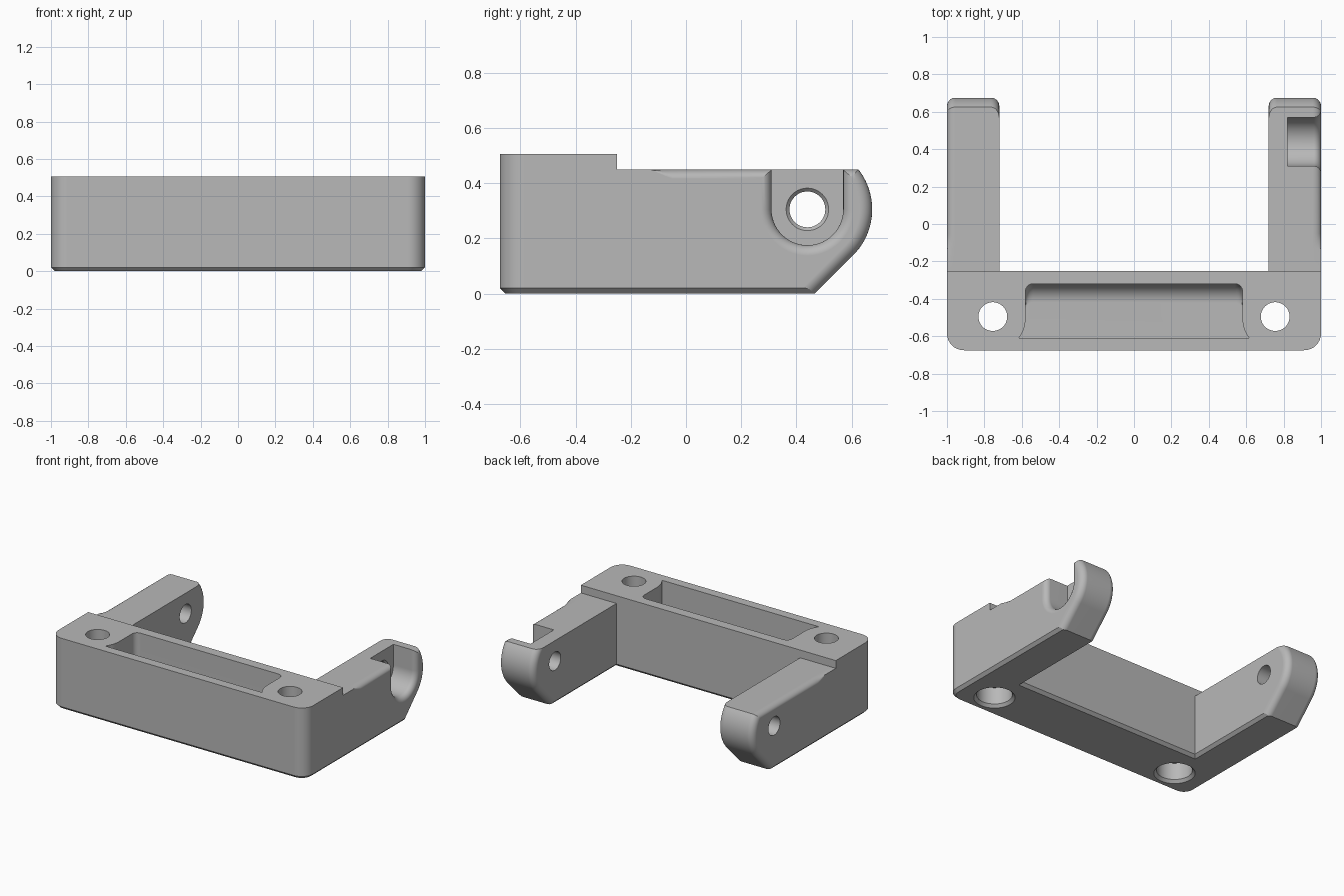
import bpy, bmesh
from math import sin, cos, asin, pi, sqrt, radians

if "Cube" in bpy.data.objects:
    bpy.data.objects.remove(bpy.data.objects["Cube"], do_unlink=True)

HEIGHT, ARM_TOP = 0.505, 0.45
HOLE_Y, HOLE_Z = 0.44, 0.305
TIP_R, INNER = 0.235, 0.72


def loft(name, rings):
    """Closed solid through rings with equal point counts."""
    bm = bmesh.new()
    vs = [[bm.verts.new(p) for p in ring] for ring in rings]
    n = len(rings[0])
    for a, b in zip(vs, vs[1:]):
        for i in range(n):
            j = (i + 1) % n
            bm.faces.new((a[i], a[j], b[j], b[i]))
    bm.faces.new(vs[0])
    bm.faces.new(vs[-1])
    bmesh.ops.recalc_face_normals(bm, faces=bm.faces)
    mesh = bpy.data.meshes.new(name)
    bm.to_mesh(mesh)
    bm.free()
    obj = bpy.data.objects.new(name, mesh)
    bpy.context.collection.objects.link(obj)
    return obj


def arc(cu, cv, r, start, end, n):
    angles = [radians(start + (end - start) * k / n) for k in range(n + 1)]
    return [(cu + r * cos(a), cv + r * sin(a)) for a in angles]


def cut(target, cutter):
    mod = target.modifiers.new("cut", "BOOLEAN")
    mod.operation, mod.solver, mod.object = "DIFFERENCE", "EXACT", cutter
    bpy.context.view_layer.objects.active = target
    bpy.ops.object.modifier_apply(modifier=mod.name)
    bpy.data.objects.remove(cutter, do_unlink=True)


def round_steps(f, n=7):
    """Distance from the face and matching inset of a quarter-round edge."""
    angles = [pi / 2 * k / n for k in range(n + 1)]
    return [(f * (1 - cos(a)), f * (1 - sin(a))) for a in angles]


# U-shaped body with rounded front corners and a chamfered underside
def plan(i, z):
    right = arc(0.91, -0.585, 0.09 - i, -90, 0, 8)
    right += [(1 - i, 0.8), (INNER + i, 0.8), (INNER + i, -0.25 - i)]
    left = [(-x, y) for x, y in reversed(right)]
    return [(x, y, z) for x, y in right + left]


body = loft("bracket_body", [plan(0.02, 0), plan(0, 0.02), plan(0, HEIGHT)])


# Arm outline: lower top, round tip, sloped underside, rounded side edges
def arm_ring(x, inset, top_inset):
    r = TIP_R - inset
    drop = ARM_TOP - top_inset
    start = asin((drop - HOLE_Z) / r) * 180 / pi
    pts = [(-0.25, ARM_TOP), (-0.13, ARM_TOP), (-0.05, drop)]
    pts += arc(HOLE_Y, HOLE_Z, r, start, -45, 20)
    y, z = pts[-1]
    pts += [(y - 0.25, z - 0.25), (1, -0.2), (1, 0.8), (-0.25, 0.8)]
    return [(x, y, z) for y, z in pts]


steps = round_steps(0.045)
for side in (1, -1):
    rings = [arm_ring(side * (INNER - 0.05), 0.045, 0)]
    rings += [arm_ring(side * (INNER + d), i, 0) for d, i in steps]
    rings += [arm_ring(side * (1 - d), i, 0.75 * i) for d, i in reversed(steps)]
    rings += [arm_ring(side * 1.05, 0.045, 0.034)]
    cut(body, loft("arm_cutter", rings))


# Open-topped recess with a rounded rim on the left arm
def recess_ring(x, r):
    pts = [(HOLE_Y + r, 0.7)] + arc(HOLE_Y, HOLE_Z, r, 0, -180, 28) + [(HOLE_Y - r, 0.7)]
    return [(x, y, z) for y, z in pts]


rings = [recess_ring(0.82, 0.13)]
rings += [recess_ring(1 - d, 0.13 + i) for d, i in reversed(round_steps(0.038))]
rings += [recess_ring(1.05, 0.168)]
cut(body, loft("recess_cutter", rings))


# Pivot holes through the arms
def pivot(sections):
    return loft("pivot_cutter", [[(x, y, z) for y, z in arc(HOLE_Y, HOLE_Z, r, 0, 352.5, 47)]
                                 for x, r in sections])


cut(body, pivot([(0.6, 0.065), (0.808, 0.065), (0.82, 0.077), (0.86, 0.077)]))
cut(body, pivot([(-1.1, 0.065), (-0.6, 0.065)]))

# Screw holes with chamfered counterbores underneath
bore = [(-0.01, 0.142), (0.02, 0.115), (0.14, 0.115), (0.14, 0.077), (0.6, 0.077)]
for cx in (0.755, -0.755):
    cut(body, loft("screw_cutter", [[(x, y, z) for x, y in arc(cx, -0.495, r, 0, 352.5, 47)]
                                    for z, r in bore]))


# Pocket in the top, flared at the front and curved at the back of its floor
def pocket_ring(back, z):
    right = [(0.615, -0.61), (0.603, -0.59), (0.588, -0.56), (0.58, -0.52)]
    right += arc(0.54, back - 0.04, 0.04, 0, 90, 6)
    left = [(-x, y) for x, y in reversed(right)]
    return [(x, y, z) for x, y in right + left]


FLOOR = 0.22
rings = [pocket_ring(-0.32 - i, FLOOR + d) for d, i in round_steps(0.1, 8)]
rings.append(pocket_ring(-0.32, 0.6))
cut(body, loft("pocket_cutter", rings))

# Grey finish and smooth rounded edges
grey = bpy.data.materials.new("plain_grey")
grey.use_nodes = True
colour = (0.48, 0.48, 0.48, 1)
grey.diffuse_color = colour
grey.node_tree.nodes["Principled BSDF"].inputs["Base Color"].default_value = colour
body.data.materials.clear()
body.data.materials.append(grey)

bpy.ops.object.select_all(action="DESELECT")
body.select_set(True)
bpy.context.view_layer.objects.active = body
bpy.ops.object.shade_smooth_by_angle(angle=radians(28))
weighted = body.modifiers.new("even_shading", "WEIGHTED_NORMAL")
weighted.keep_sharp = True
